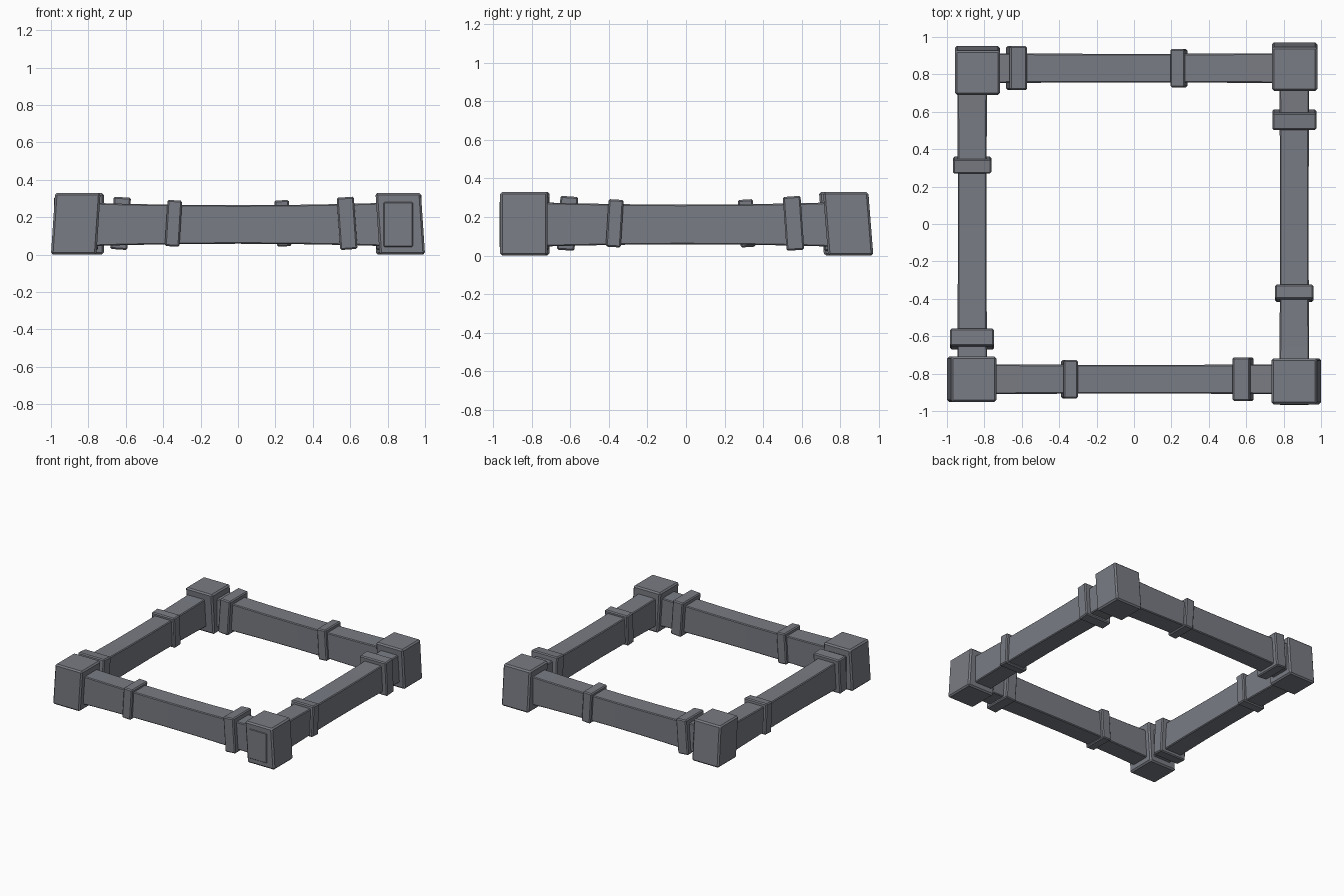
import bpy, bmesh
from math import pi, radians
from mathutils import Matrix, Vector

if "Cube" in bpy.data.objects:
    bpy.data.objects.remove(bpy.data.objects["Cube"])

slate = bpy.data.materials.new("slate_grey")
slate.diffuse_color = (0.19, 0.2, 0.228, 1)
slate.use_nodes = True
slate.node_tree.nodes["Principled BSDF"].inputs["Base Color"].default_value = slate.diffuse_color


def finish(name, bm, bevel, turn=0.0):
    """Bevel all sharp edges, rotate about the world z axis, make an object."""
    edges = [e for e in bm.edges if e.calc_face_angle(0) > 0.6]
    bmesh.ops.bevel(bm, geom=edges, offset=bevel, segments=1,
                    affect='EDGES', profile=0.5)
    bmesh.ops.transform(bm, matrix=Matrix.Rotation(turn, 4, 'Z'), verts=bm.verts)
    bmesh.ops.recalc_face_normals(bm, faces=bm.faces)
    me = bpy.data.meshes.new(name)
    bm.to_mesh(me)
    bm.free()
    me.materials.append(slate)
    ob = bpy.data.objects.new(name, me)
    bpy.context.collection.objects.link(ob)
    return ob


def beam(name, a, b, y, turn):
    """Square timber, slightly thinner in the middle."""
    bm = bmesh.new()
    rings = []
    n = 6
    for i in range(n + 1):
        x = a + (b - a) * i / n
        w = 0.077 + 0.003 * x * x
        h = 0.103 + 0.02 * x * x
        rings.append([bm.verts.new((x, y + sy * w, 0.161 + sz * h))
                      for sy, sz in ((-1, -1), (1, -1), (1, 1), (-1, 1))])
    for r, s in zip(rings, rings[1:]):
        for k in range(4):
            bm.faces.new((r[k], r[(k + 1) % 4], s[(k + 1) % 4], s[k]))
    bm.faces.new(rings[0])
    bm.faces.new(rings[-1])
    bmesh.ops.recalc_face_normals(bm, faces=bm.faces)
    finish(name, bm, 0.006, turn)


def band(name, x, y, size, lean, turn):
    """Strap wrapped round a beam, leaning a little along it."""
    bm = bmesh.new()
    bmesh.ops.create_cube(bm, size=1)
    bmesh.ops.scale(bm, vec=Vector(size), verts=bm.verts)
    m = Matrix.Translation((x, y, 0.167)) @ Matrix.Rotation(radians(lean), 4, 'Y')
    bmesh.ops.transform(bm, matrix=m, verts=bm.verts)
    finish(name, bm, 0.008, turn)


def corner(name, x0, x1, y0, y1, dx, dy):
    """Corner block given by its base; the top is shifted by (dx, dy)."""
    bm = bmesh.new()
    bmesh.ops.create_cube(bm, size=1)
    for v in bm.verts:
        t = v.co.z + 0.5
        v.co = (x0 + (x1 - x0) * (v.co.x + 0.5) + dx * t,
                y0 + (y1 - y0) * (v.co.y + 0.5) + dy * t,
                0.33 * t)
    finish(name, bm, 0.011)


# Four sides: beam start/end, beam offset, large band, small band (local x)
sides = [
    ("front", -0.90, 0.90, -0.83, 0.583, -0.345),
    ("right", -0.968, 0.90, -0.857, 0.558, -0.370),
    ("back", -0.90, 0.90, -0.833, 0.628, -0.240),
    ("left", -0.90, 0.90, -0.865, 0.615, -0.315),
]
for i, (side, a, b, y, large, small) in enumerate(sides):
    turn = i * pi / 2
    beam(side + "_beam", a, b, y, turn)
    band(side + "_large_band", large, y, (0.092, 0.235, 0.28), -4, turn)
    band(side + "_small_band", small, y, (0.078, 0.204, 0.247), 3.5, turn)

# Leaning corner blocks
corner("front_left_corner", -1.0, -0.757, -0.952, -0.708, 0.022, 0)
corner("front_right_corner", 0.757, 1.0, -0.964, -0.718, -0.022, 0)
corner("back_right_corner", 0.737, 0.98, 0.737, 0.972, 0, -0.026)
corner("back_left_corner", -0.957, -0.717, 0.716, 0.953, 0, -0.026)
